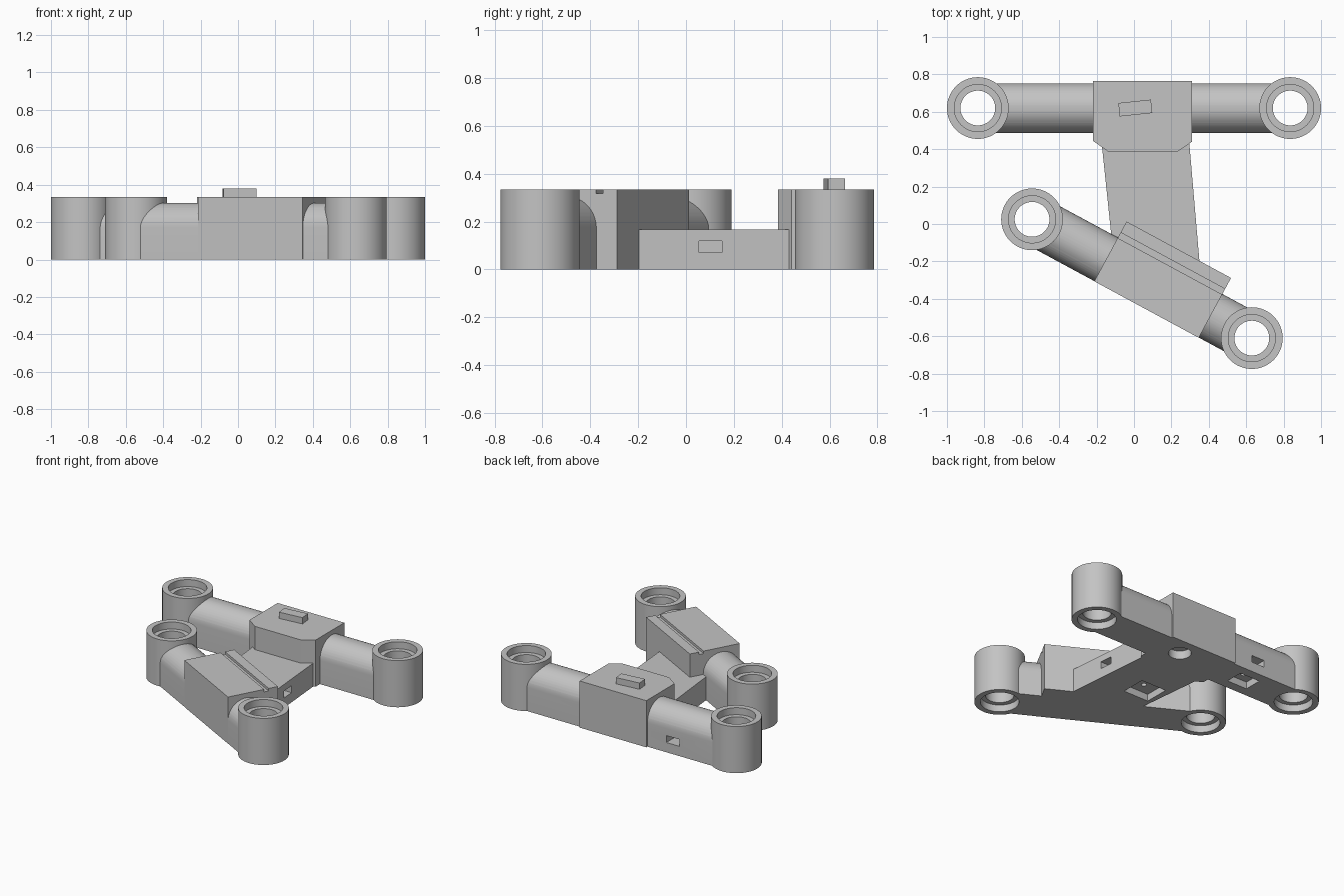
import bpy, bmesh, math
from mathutils import Matrix, Vector

if "Cube" in bpy.data.objects:
    bpy.data.objects.remove(bpy.data.objects["Cube"])

H = 0.335            # full body height
R_OUT, R_SEAT, R_BORE = 0.165, 0.126, 0.093
HALF_W = 0.1325      # half width of the round-topped arms

grey = bpy.data.materials.new("grey")
grey.diffuse_color = (0.55, 0.55, 0.55, 1)
grey.use_nodes = True
grey.node_tree.nodes["Principled BSDF"].inputs["Base Color"].default_value = grey.diffuse_color


def finish(bm, name):
    bmesh.ops.recalc_face_normals(bm, faces=bm.faces)
    me = bpy.data.meshes.new(name)
    bm.to_mesh(me)
    bm.free()
    me.materials.append(grey)
    ob = bpy.data.objects.new(name, me)
    bpy.context.collection.objects.link(ob)
    return ob


def extrude(name, pts, vec):
    """Solid made by sweeping a closed 3D outline along vec."""
    bm = bmesh.new()
    face = bm.faces.new([bm.verts.new(p) for p in pts])
    out = bmesh.ops.extrude_face_region(bm, geom=[face])
    bmesh.ops.translate(bm, vec=vec, verts=[v for v in out["geom"] if isinstance(v, bmesh.types.BMVert)])
    return finish(bm, name)


def prism(name, pts, z0, z1):
    return extrude(name, [(x, y, z0) for x, y in pts], (0, 0, z1 - z0))


def box(name, x0, x1, y0, y1, z0, z1):
    return prism(name, [(x0, y0), (x1, y0), (x1, y1), (x0, y1)], z0, z1)


def disc(name, x, y, r, z0, z1, n=64):
    pts = [(x + r * math.cos(2 * math.pi * i / n), y + r * math.sin(2 * math.pi * i / n)) for i in range(n)]
    return prism(name, pts, z0, z1)


def ring(name, x, y):
    """Socket turned from a profile: bore with a wider seat at each end."""
    seat = 0.05
    prof = [(R_OUT, 0), (R_OUT, H), (R_SEAT, H), (R_SEAT, H - seat),
            (R_BORE, H - seat), (R_BORE, seat), (R_SEAT, seat), (R_SEAT, 0)]
    n, bm = 64, bmesh.new()
    loops = [[bm.verts.new((x + r * math.cos(2 * math.pi * i / n),
                            y + r * math.sin(2 * math.pi * i / n), z)) for r, z in prof] for i in range(n)]
    for i in range(n):
        a, b = loops[i], loops[(i + 1) % n]
        for j in range(len(prof)):
            k = (j + 1) % len(prof)
            bm.faces.new((a[j], b[j], b[k], a[k]))
    return finish(bm, name)


def arm(name, length):
    """Straight sides with a half-round top, running along local x."""
    pts = [(0, -HALF_W, 0), (0, HALF_W, 0)]
    for i in range(25):
        a = math.pi * i / 24
        pts.append((0, HALF_W * math.cos(a), 0.17 + HALF_W * math.sin(a)))
    return extrude(name, pts, (length, 0, 0))


def cut(ob, *cutters):
    for c in cutters:
        c.hide_render = True
        m = ob.modifiers.new("cut", 'BOOLEAN')
        m.operation, m.solver, m.object = 'DIFFERENCE', 'EXACT', c
        bpy.context.view_layer.objects.active = ob
        bpy.ops.object.modifier_apply(modifier=m.name)


helpers = []


def helper(ob):
    ob.hide_render = True
    helpers.append(ob)
    return ob


# Four sockets
sockets = {"back_left": (-0.835, 0.62), "back_right": (0.835, 0.62),
           "front_left": (-0.545, 0.025), "front_right": (0.63, -0.61)}
clear = {}
for key, (x, y) in sockets.items():
    ring(key + "_socket", x, y)
    clear[key] = helper(disc(key + "_clearance", x, y, 0.145, -0.1, 0.5))

# Arms between each pair of sockets
frames = {}
arms = {}
for side in ("back", "front"):
    a, b = (Vector(sockets[side + s]) for s in ("_left", "_right"))
    d = b - a
    M = Matrix.Translation((a.x, a.y, 0)) @ Matrix.Rotation(math.atan2(d.y, d.x), 4, 'Z')
    ob = arm(side + "_arm", d.length)
    ob.data.transform(M)
    cut(ob, clear[side + "_left"], clear[side + "_right"])
    frames[side], arms[side] = M, ob

# Back block with clipped front corners, and its raised key
back_block = prism("back_block", [(-0.22, 0.765), (-0.22, 0.445), (-0.135, 0.385), (0.23, 0.385),
                                  (0.31, 0.44), (0.31, 0.765)], 0, H)
key = box("top_key", -0.0875, 0.0875, -0.036, 0.036, H - 0.01, 0.38)
key.data.transform(Matrix.Translation((0.007, 0.62, 0)) @ Matrix.Rotation(math.radians(6), 4, 'Z'))

# Front block on the slanted arm, with a shallow groove
front_block = box("front_block", 0.45, 1.085, -0.1335, 0.23, 0, H)
groove = helper(box("groove_cutter", 0.3, 1.3, 0.13, 0.163, H - 0.018, H + 0.1))
for ob in (front_block, groove):
    ob.data.transform(frames["front"])
cut(front_block, groove)

# Low neck joining the two blocks
neck = prism("neck", [(-0.18, 0.5), (0.29, 0.5), (0.35, -0.2), (0.2, -0.3), (-0.115, -0.12)], 0, 0.168)

# Round pocket under the back block
pocket = helper(disc("round_pocket_cutter", 0.14, 0.63, 0.075, -0.1, 0.06, 32))
cut(back_block, pocket)
cut(arms["back"], pocket)

# Square pockets with a pin hole underneath, and cable slots in the sides
cut(arms["back"],
    helper(box("arm_pocket_cutter", -0.49, -0.33, 0.555, 0.685, -0.1, 0.05)),
    helper(disc("arm_pin_cutter", -0.41, 0.62, 0.018, 0.0, 0.09, 16)),
    helper(box("arm_slot_cutter", -0.475, -0.37, 0.64, 0.85, 0.07, 0.12)))
cut(neck,
    helper(box("neck_pocket_cutter", -0.1, 0.1, 0.02, 0.2, -0.1, 0.05)),
    helper(disc("neck_pin_cutter", 0.0, 0.1, 0.018, 0.0, 0.09, 16)),
    helper(box("neck_slot_cutter", 0.2, 0.45, 0.055, 0.15, 0.07, 0.12)))

# Remove helpers, then smooth the round surfaces
for ob in helpers:
    bpy.data.objects.remove(ob)
for ob in bpy.context.scene.objects:
    ob.select_set(True)
    bpy.context.view_layer.objects.active = ob
bpy.ops.object.shade_smooth_by_angle(angle=math.radians(30))
